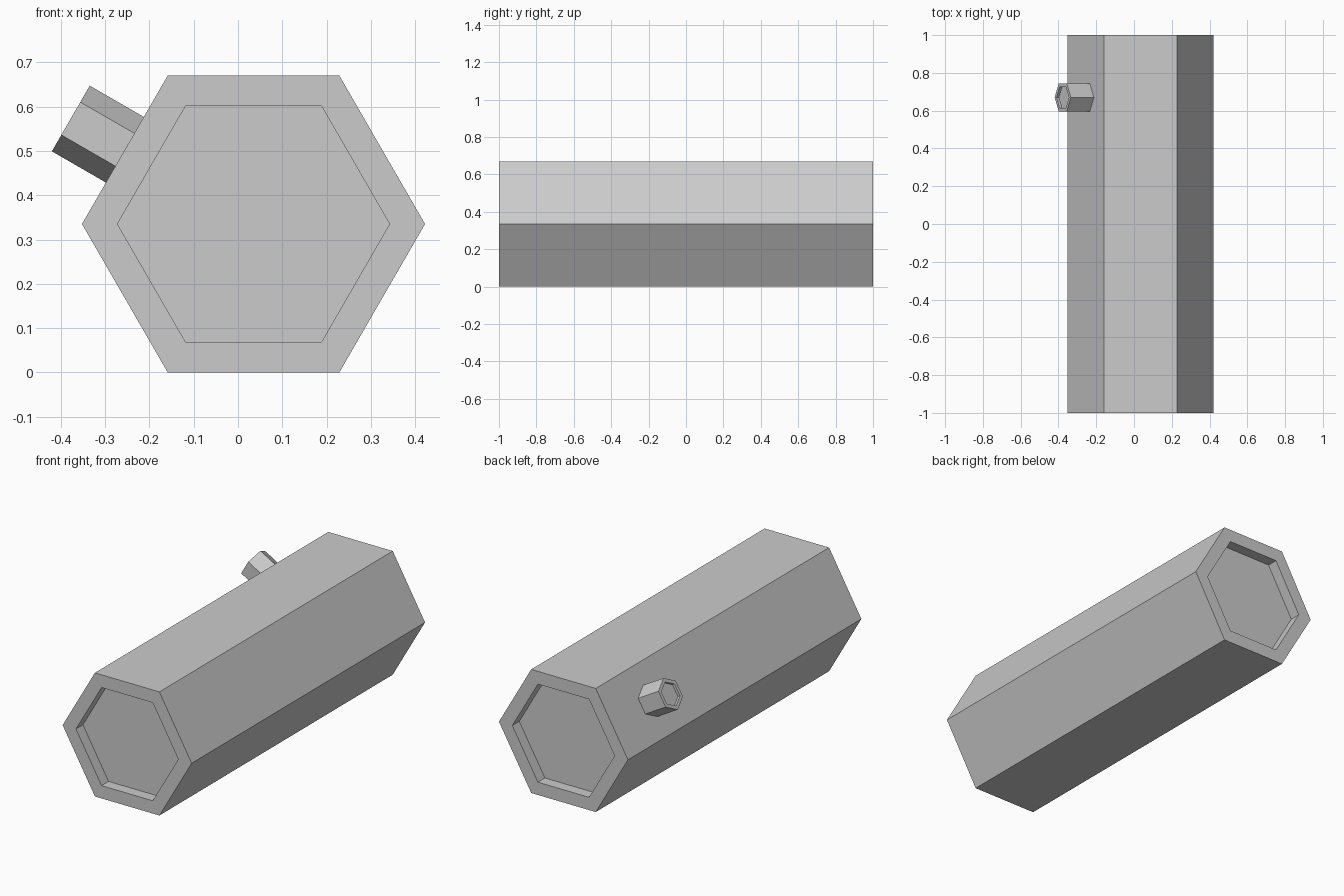
import bpy, bmesh
from math import cos, sin, tau, radians
from mathutils import Vector

if "Cube" in bpy.data.objects:
    bpy.data.objects.remove(bpy.data.objects["Cube"])


def hex_prism(name, origin, axis, corner_dir, rings):
    """Six-sided body: each ring is (corner radius, distance along axis)."""
    origin, axis, u = Vector(origin), Vector(axis), Vector(corner_dir)
    v = axis.cross(u)
    bm = bmesh.new()
    loops = []
    for r, d in rings:
        loops.append([bm.verts.new(origin + axis * d
                      + (u * cos(tau * i / 6) + v * sin(tau * i / 6)) * r)
                      for i in range(6)])
    for a, b in zip(loops, loops[1:]):
        for i in range(6):
            j = (i + 1) % 6
            bm.faces.new((a[i], a[j], b[j], b[i]))
    bm.faces.new(loops[0][::-1])
    bm.faces.new(loops[-1])
    bmesh.ops.recalc_face_normals(bm, faces=bm.faces)
    mesh = bpy.data.meshes.new(name)
    bm.to_mesh(mesh)
    bm.free()
    obj = bpy.data.objects.new(name, mesh)
    bpy.context.collection.objects.link(obj)
    return obj


CENTER_X, CENTER_Z = 0.035, 0.335
R, R_IN, RECESS = 0.387, 0.307, 0.06

# Main barrel with a shallow recess in both ends
hex_prism("barrel", (CENTER_X, 0, CENTER_Z), (0, 1, 0), (1, 0, 0),
          [(R_IN, -1 + RECESS), (R_IN, -1), (R, -1),
           (R, 1), (R_IN, 1), (R_IN, 1 - RECESS)])

# Small spout standing square on the upper left face, recessed at its tip
c, s = cos(radians(30)), sin(radians(30))
hex_prism("spout", (CENTER_X, 0.67, CENTER_Z), (-c, 0, s), (s, 0, c),
          [(0.0855, 0.29), (0.0855, 0.476), (0.065, 0.476), (0.065, 0.462)])
